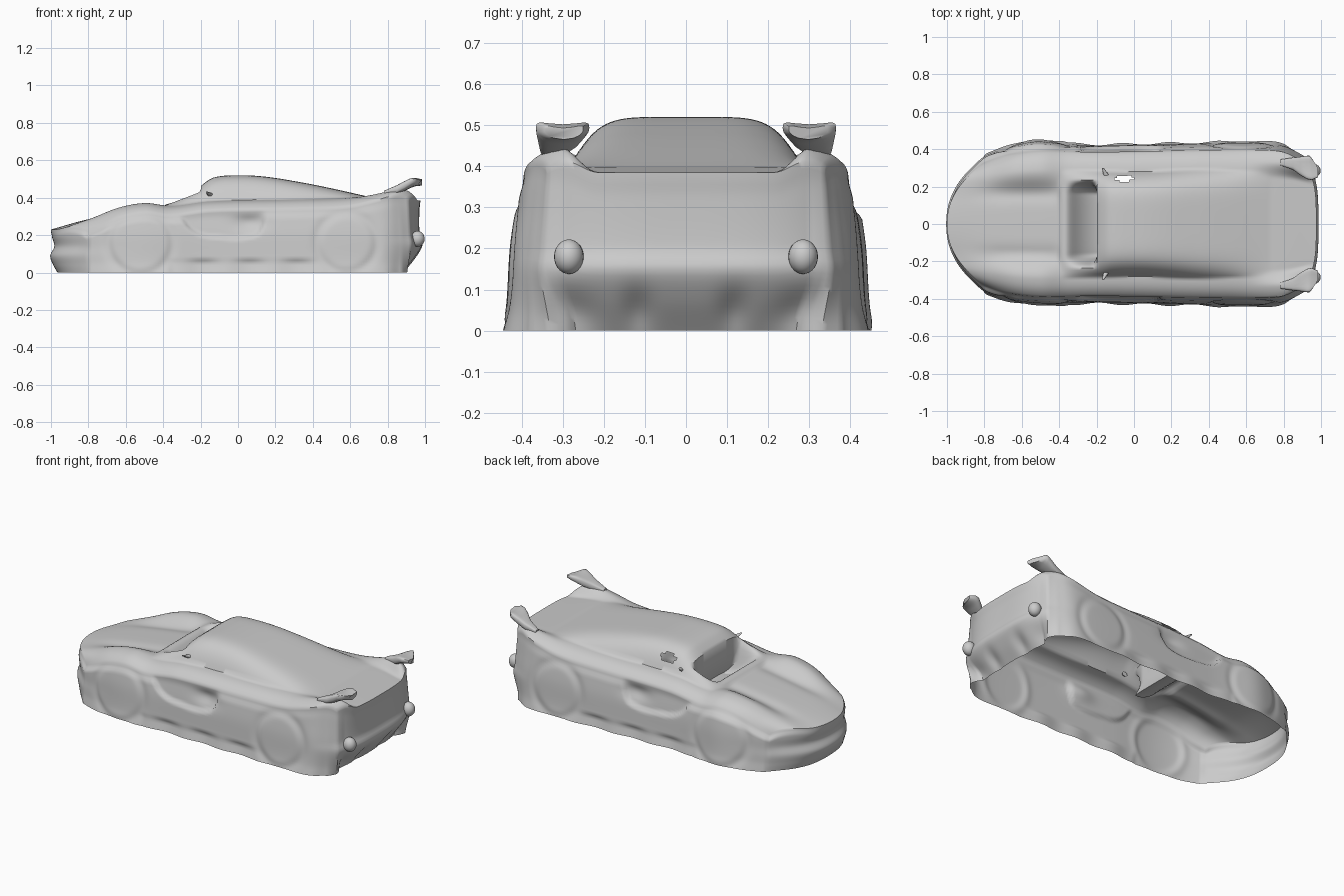
import bpy, bmesh, math

if "Cube" in bpy.data.objects:
    bpy.data.objects.remove(bpy.data.objects["Cube"])

NX, NV, NW = 150, 72, 26


def curve(pts, x):
    """Smooth interpolation through (x, value) points."""
    if x <= pts[0][0]:
        return pts[0][1]
    for i in range(len(pts) - 1):
        (x0, a), (x1, b) = pts[i], pts[i + 1]
        if x <= x1:
            def slope(j):
                lo, hi = pts[max(j - 1, 0)], pts[min(j + 1, len(pts) - 1)]
                return (hi[1] - lo[1]) / (hi[0] - lo[0])
            h = x1 - x0
            t = (x - x0) / h
            return (a * (1 + 2 * t) * (1 - t) ** 2 + b * t * t * (3 - 2 * t)
                    + h * (slope(i) * t * (1 - t) ** 2 - slope(i + 1) * t * t * (1 - t)))
    return pts[-1][1]


def step(a, b, x):
    t = min(max((x - a) / (b - a), 0), 1)
    return t * t * (3 - 2 * t)


def bump(x, c, w):
    return math.exp(-((x - c) / w) ** 2)


# Profiles along the car
WIDTH = [(-1, .33), (-.75, .37), (-.5, .39), (-.2, .385), (.4, .395), (.7, .395), (.85, .38), (.98, .335)]
FENDER = [(-1, .23), (-.8, .295), (-.65, .35), (-.5, .375), (-.36, .36), (-.15, .385),
          (.3, .395), (.6, .405), (.75, .43), (.87, .455), (.93, .44), (.98, .39)]
CENTRE = [(-1, .23), (-.8, .285), (-.5, .335), (-.3, .36), (0, .39), (.7, .40), (.98, .385)]
ROOF = [(-.40, .355), (-.2, .465), (-.13, .508), (0, .52), (.15, .512), (.35, .48),
        (.5, .45), (.68, .41), (.8, .385)]
ROOF_W = [(-.4, .29), (0, .28), (.35, .29), (.7, .28)]
# Outward wall offset against height
SIDE = [(0, .05), (.06, .038), (.2, .029), (.3, .015), (.4, 0)]
TAIL = [(0, -.09), (.08, -.025), (.15, .012), (.2, -.004), (.38, -.005)]
NOSE = [(0, -.035), (.04, -.012), (.09, .004), (.14, -.018), (.19, -.006), (.24, 0)]


def top_point(s, v):
    nose = max((-.3 - s) / .7, 0) ** 2
    x = s + .2 * abs(v) ** 2.2 * nose - .065 * abs(v) ** 3.5 * step(.7, .98, s)
    y = v * curve(WIDTH, s)
    k = step(.35, .75, abs(v))
    if s > .5:
        k += (step(.62, .85, abs(v)) - k) * step(.5, .7, s)
    z = curve(CENTRE, s) * (1 - k) + curve(FENDER, x * .6 + s * .4) * k
    z -= (.055 - .015 * step(.5, .8, s)) * abs(v) ** 9
    # Hood creases
    z -= .012 * bump(abs(y), .17, .05) * step(-.95, -.7, s) * (1 - step(-.45, -.35, s))
    # Canopy
    r = curve(ROOF, s)
    t = abs(y) / curve(ROOF_W, s)
    if t < 1 and -.4 < s < .8:
        z += max(r - z, 0) * (1 - t ** 5.5)
    # Sunken windscreen running back under the roof edge
    m = step(-.38, -.222, s) * (1 - step(-.222, -.195, s)) * (1 - step(.16, .24, abs(y)))
    return [x + .08 * m ** 3, y, z - .215 * m]


def relief(x, y, z):
    """Wheel discs, door inset and sill dents on the side walls."""
    d = 0
    for cx, r in ((-.52, .17), (.58, .16)):
        q = math.hypot(x - cx, z - .16)
        d -= .006 * bump(q, r, .025)
        d += .003 * (1 - step(r - .04, r, q))
    line = curve([(-.4, .37), (-.32, .31), (-.25, .225), (-.15, .19), (.1, .20), (.16, .31)], x)
    if -.4 < x < .17:
        d -= .018 * step(line - .008, line + .015, z) * (1 - step(.11, .17, x)) * (1 - step(.33, .4, z))
    d -= .018 * bump(x, .06, .08) * bump(z, .265, .04)
    d -= .015 * step(-.38, -.34, x) * (1 - step(.4, .46, x)) * (1 - step(.05, .08, z)) * (.6 + .4 * math.sin(x * 25))
    if y > 0:
        d += .018 * bump(x, -.53, .12)
    return d


def finish(name, bm, angle=40):
    me = bpy.data.meshes.new(name)
    bm.to_mesh(me)
    bm.free()
    ob = bpy.data.objects.new(name, me)
    bpy.context.collection.objects.link(ob)
    bpy.ops.object.select_all(action='DESELECT')
    ob.select_set(True)
    bpy.context.view_layer.objects.active = ob
    bpy.ops.object.shade_smooth_by_angle(angle=math.radians(angle))
    return ob


# Hollow body shell: upper surface
bm = bmesh.new()
grid = []
for i in range(NX + 1):
    s = -1 + 1.975 * i / NX
    grid.append([bm.verts.new(top_point(s, -1 + 2 * j / NV)) for j in range(NV + 1)])
for i in range(NX):
    for j in range(NV):
        q = [grid[i][j], grid[i + 1][j], grid[i + 1][j + 1], grid[i][j + 1]]
        c = sum((p.co for p in q), q[0].co * 0) / 4
        # Small opening in one side window
        if ((c.x + .05) / .05) ** 2 + ((c.y - .245) / .016) ** 2 > 1:
            bm.faces.new(q)

# Body shell: walls dropped from the rim to the ground
rim = ([grid[i][0] for i in range(NX)] + [grid[NX][j] for j in range(NV)]
       + [grid[i][NV] for i in range(NX, 0, -1)] + [grid[0][j] for j in range(NV, 0, -1)])
n = len(rim)
rings = [rim]
for k in range(1, NW + 1):
    ring = []
    for i, p in enumerate(rim):
        t = rim[(i + 4) % n].co - rim[i - 4].co
        l = math.hypot(t.x, t.y)
        nx, ny = t.y / l, -t.x / l
        z = p.co.z * (1 - k / NW)
        end = curve(TAIL if nx > 0 else NOSE, z)
        off = curve(SIDE, z) * ny * ny + end * nx * nx
        off += relief(p.co.x, p.co.y, z) * step(.6, .95, abs(ny))
        off *= step(0, 4, k)
        # Lower tail hollows beside the centre diffuser
        if nx > .7:
            off -= .02 * (bump(abs(p.co.y), .12, .04) + bump(abs(p.co.y), .3, .07)) * bump(z, .05, .05)
        ring.append(bm.verts.new((p.co.x + nx * off, p.co.y + ny * off, z)))
    rings.append(ring)
for a, b in zip(rings, rings[1:]):
    for i in range(n):
        j = (i + 1) % n
        bm.faces.new((a[i], b[i], b[j], a[j]))
bmesh.ops.recalc_face_normals(bm, faces=bm.faces)
finish("body_shell", bm, 50)

# Tail fins: (x, z centre, half height, inner y, outer y) sections swept backwards
FIN = [(.78, .425, .012, .315, .345), (.85, .445, .022, .29, .355), (.89, .465, .026, .26, .36),
       (.925, .483, .024, .24, .365), (.95, .488, .02, .235, .365), (.985, .485, .014, .25, .345)]
for side, label in ((-1, "right"), (1, "left")):
    bm = bmesh.new()
    loops = []
    for x, zc, h, y0, y1 in FIN:
        loop = []
        for k in range(20):
            a = math.tau * k / 20
            u = math.copysign(abs(math.cos(a)) ** .6, math.cos(a))
            w = math.copysign(abs(math.sin(a)) ** .6, math.sin(a))
            y = (y0 + y1) / 2 + u * (y1 - y0) / 2
            # Saddle-shaped top edge, swept-back inner end
            z = zc + h * w + .012 * (u * u - .5) * step(.85, .93, x)
            loop.append(bm.verts.new((x - .03 * max(u, 0) * step(.93, .98, x), side * y, z)))
        loops.append(loop)
    for a, b in zip(loops, loops[1:]):
        for i in range(20):
            j = (i + 1) % 20
            bm.faces.new((a[i], a[j], b[j], b[i]))
    bm.faces.new(loops[0])
    bm.faces.new(loops[-1][::-1])
    bmesh.ops.recalc_face_normals(bm, faces=bm.faces)
    finish(label + "_tail_fin", bm, 50)

    # Round tail lamp bumps
    bm = bmesh.new()
    bmesh.ops.create_uvsphere(bm, u_segments=24, v_segments=14, radius=1)
    for p in bm.verts:
        p.co = (.96 + .038 * p.co.x, side * .285 + .036 * p.co.y, .18 + .042 * p.co.z)
    finish(label + "_tail_lamp", bm)

    # Small pointed mirror stubs on the canopy sides
    bm = bmesh.new()
    bmesh.ops.create_cone(bm, segments=16, radius1=1, radius2=.25, depth=2, cap_ends=True)
    for p in bm.verts:
        p.co = (-.155 + .018 * p.co.x - .012 * p.co.z, side * (.275 + .025 * p.co.z), .42 + .014 * p.co.y + .01 * p.co.z)
    bmesh.ops.recalc_face_normals(bm, faces=bm.faces)
    finish(label + "_mirror_stub", bm)
